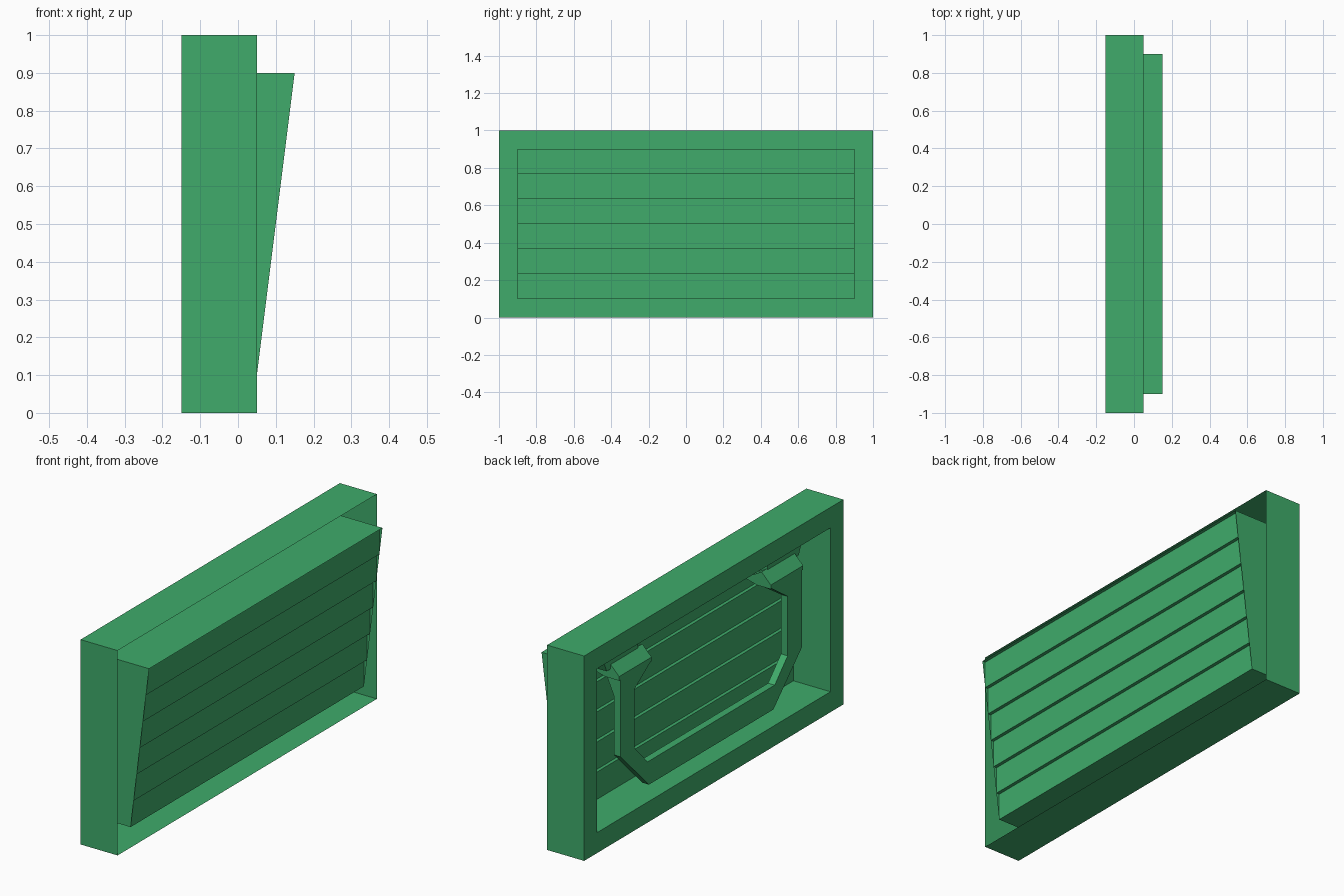
import bpy, bmesh

if "Cube" in bpy.data.objects:
    bpy.data.objects.remove(bpy.data.objects["Cube"])

green = bpy.data.materials.new("green_paint")
green.diffuse_color = (0.05, 0.41, 0.145, 1)
green.use_nodes = True
green.node_tree.nodes["Principled BSDF"].inputs["Base Color"].default_value = green.diffuse_color


def finish(name, bm, recalc=True):
    bmesh.ops.remove_doubles(bm, verts=bm.verts, dist=1e-5)
    if recalc:
        bmesh.ops.recalc_face_normals(bm, faces=bm.faces)
    me = bpy.data.meshes.new(name)
    bm.to_mesh(me)
    bm.free()
    me.materials.append(green)
    ob = bpy.data.objects.new(name, me)
    bpy.context.collection.objects.link(ob)
    return ob


def mirror_y(ob):
    m = ob.modifiers.new("mirror", 'MIRROR')
    m.use_axis = (False, True, False)


def bridge(bm, a, b):
    # quads between two closed loops of points
    va, vb = [bm.verts.new(p) for p in a], [bm.verts.new(p) for p in b]
    n = len(va)
    for i in range(n):
        j = (i + 1) % n
        bm.faces.new((va[i], va[j], vb[j], vb[i]))
    return va, vb


def solid(name, a, b):
    # closed loft between two polygons
    bm = bmesh.new()
    va, vb = bridge(bm, a, b)
    bm.faces.new(va[::-1])
    bm.faces.new(vb)
    return finish(name, bm)


def rect(x, h, z0, z1):
    return [(x, -h, z0), (x, h, z0), (x, h, z1), (x, -h, z1)]


# Hollow surround: outer walls and rear rim, open towards +x
bm = bmesh.new()
bridge(bm, rect(0.05, 1, 0, 1), rect(-0.15, 1, 0, 1))
bridge(bm, rect(-0.15, 1, 0, 1), rect(-0.15, 0.9, 0.1, 0.9))
finish("surround", bm)

# Inner tunnel flaring into the tilted hood
bm = bmesh.new()
front = rect(0.05, 0.9, 0.1, 0.9)
front[2], front[3] = (0.15, 0.9, 0.9), (0.15, -0.9, 0.9)
bridge(bm, rect(-0.15, 0.9, 0.1, 0.9), front)
finish("hood", bm)

# Six upright slats with stepped undersides
bm = bmesh.new()
prof = []
for i in range(6):
    x = 0.05 + i * 0.1 / 6
    prof += [(x, 0.1 + i * 0.8 / 6), (x, 0.1 + (i + 1) * 0.8 / 6)]
for (x0, z0), (x1, z1) in zip(prof, prof[1:]):
    bm.faces.new([bm.verts.new(p) for p in
                  ((x0, -0.9, z0), (x0, 0.9, z0), (x1, 0.9, z1), (x1, -0.9, z1))])
finish("slats", bm, recalc=False)

# U-shaped rear brace with chamfered corners
outer = [(0.70, 0.70), (0.70, 0.39), (0.48, 0.17)]
inner = [(0.59, 0.70), (0.59, 0.39), (0.49, 0.285)]
outer += [(-y, z) for y, z in outer[::-1]]
inner += [(-y, z) for y, z in inner[::-1]]
bm = bmesh.new()
rings = [[bm.verts.new((x, y, z)) for y, z in pts]
         for pts, x in ((outer, -0.136), (inner, -0.136), (inner, -0.10), (outer, -0.10))]
for k in range(4):
    a, b = rings[k], rings[(k + 1) % 4]
    for i in range(5):
        bm.faces.new((a[i], a[i + 1], b[i + 1], b[i]))
for i in (0, 5):
    bm.faces.new([r[i] for r in rings])
finish("rear_brace", bm)

# Ridged blocks on the ends of the brace, narrowing down to the bars
ridge = [(-0.136, 0.765), (-0.136, 0.785), (-0.086, 0.836), (0.006, 0.783), (-0.06, 0.765)]
mirror_y(solid("brace_block", [(x, 0.46, z) for x, z in ridge],
               [(x, 0.71, z) for x, z in ridge]))
mirror_y(solid("block_neck",
               [(-0.136, 0.46, 0.77), (-0.136, 0.70, 0.77), (-0.06, 0.70, 0.77), (-0.06, 0.46, 0.77)],
               [(-0.136, 0.59, 0.68), (-0.136, 0.70, 0.68), (-0.10, 0.70, 0.68), (-0.10, 0.59, 0.68)]))

# Hangers joining the blocks to the tunnel roof
mirror_y(solid("hanger",
               [(-0.09, 0.50, 0.81), (-0.09, 0.74, 0.81), (-0.03, 0.74, 0.81), (-0.03, 0.50, 0.81)],
               [(-0.09, 0.50, 0.90), (-0.09, 0.78, 0.90), (-0.03, 0.78, 0.90), (-0.03, 0.50, 0.90)]))
